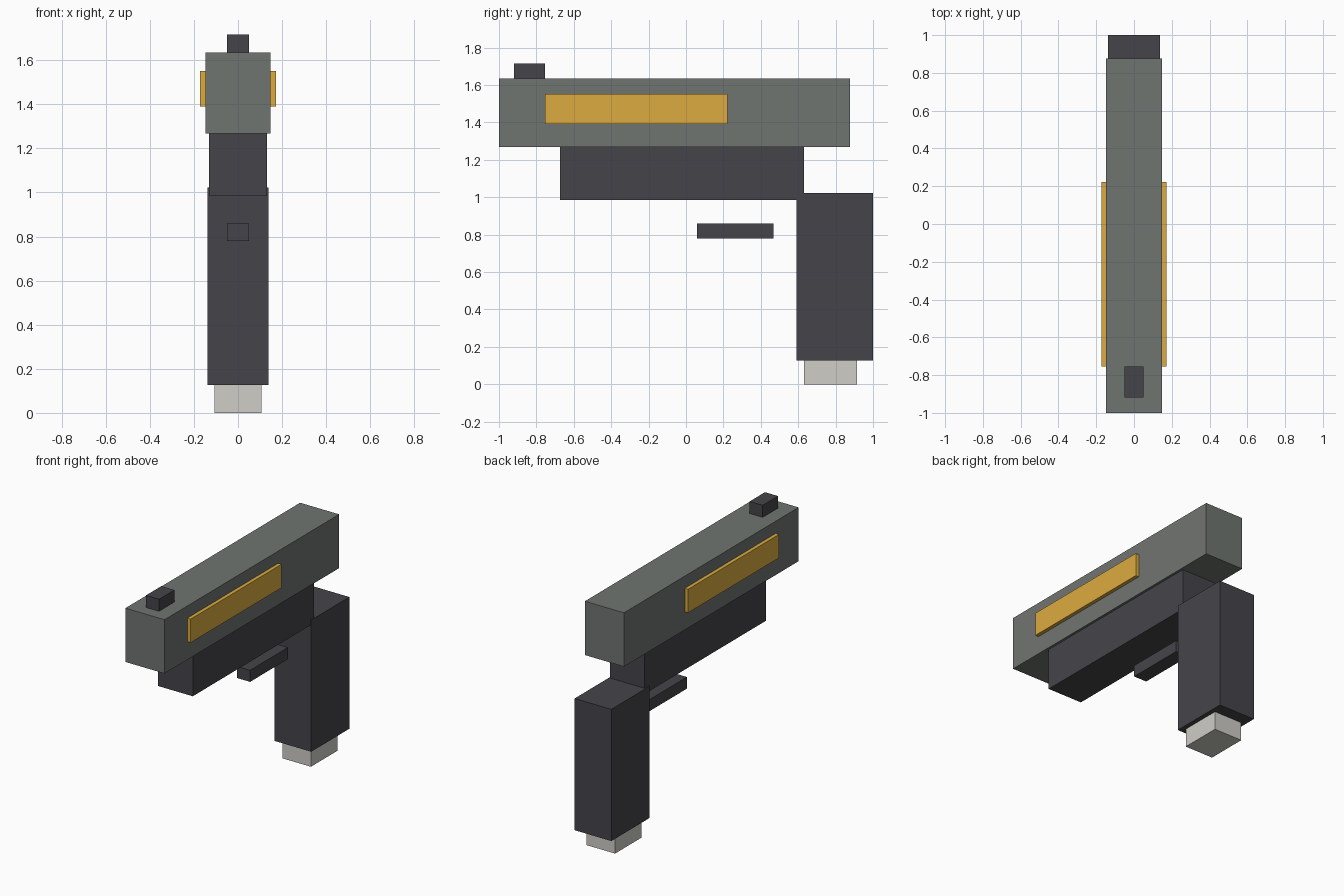
import bpy

if "Cube" in bpy.data.objects:
    bpy.data.objects.remove(bpy.data.objects["Cube"])


def material(name, rgb):
    m = bpy.data.materials.new(name)
    m.diffuse_color = (*rgb, 1)
    m.use_nodes = True
    m.node_tree.nodes["Principled BSDF"].inputs["Base Color"].default_value = m.diffuse_color
    return m


dark = material("dark_polymer", (0.06, 0.058, 0.067))
steel = material("grey_steel", (0.163, 0.178, 0.165))
amber = material("amber_accent", (0.71, 0.41, 0.05))
pale = material("pale_base", (0.62, 0.61, 0.57))


def box(name, x, y, z, mat):
    """Box from (min, max) ranges on each axis."""
    ranges = (x, y, z)
    bpy.ops.mesh.primitive_cube_add(size=1, location=[(a + b) / 2 for a, b in ranges])
    ob = bpy.context.object
    ob.name = name
    ob.scale = [b - a for a, b in ranges]
    bpy.ops.object.transform_apply(location=False, rotation=False, scale=True)
    ob.data.materials.append(mat)
    return ob


# Upper body and front sight
box("slide", (-0.147, 0.147), (-1.0, 0.877), (1.268, 1.634), steel)
box("front_sight", (-0.049, 0.049), (-0.919, -0.754), (1.634, 1.716), dark)

# Lower body, grip and trigger bar
box("frame", (-0.131, 0.131), (-0.673, 0.631), (0.984, 1.268), dark)
box("grip", (-0.138, 0.138), (0.59, 1.0), (0.126, 1.022), dark)
box("trigger_guard", (-0.049, 0.049), (0.06, 0.467), (0.78, 0.859), dark)

# Magazine base below the grip
box("magazine_base", (-0.107, 0.107), (0.631, 0.915), (0.0, 0.126), pale)

# Accent panels on both sides of the slide
for side, name in ((1, "right_panel"), (-1, "left_panel")):
    x = sorted((side * 0.147, side * 0.172))
    box(name, x, (-0.754, 0.222), (1.391, 1.551), amber)
